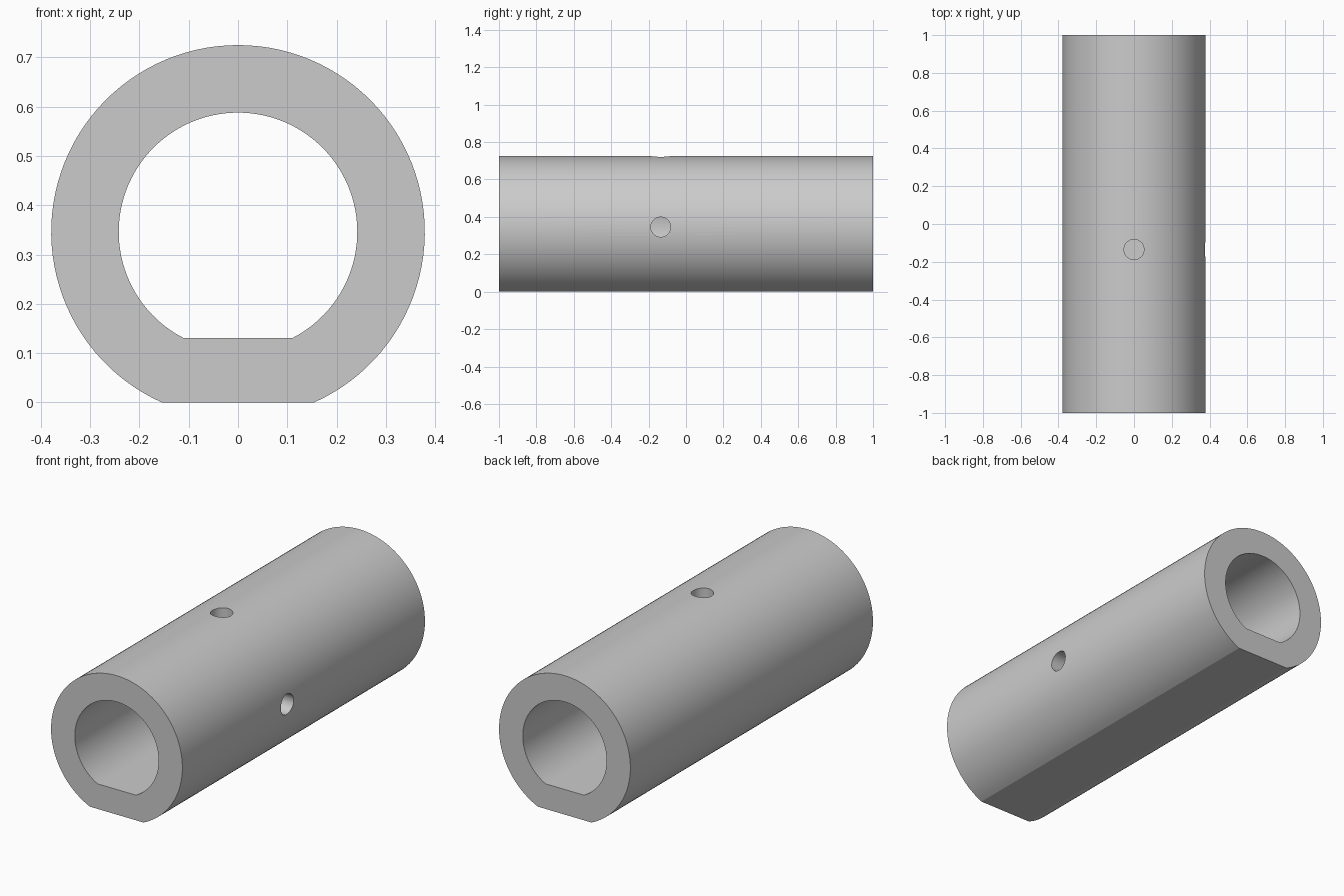
import bpy
import bmesh
import math

if "Cube" in bpy.data.objects:
    bpy.data.objects.remove(bpy.data.objects["Cube"], do_unlink=True)

CENTRE_Z = 0.346
OUTER_R, INNER_R = 0.379, 0.242
FLOOR_Z = 0.131          # flat inside the bore
HALF_LENGTH = 1.0
HOLE_Y, HOLE_R = -0.135, 0.053
SEGMENTS = 96

grey = bpy.data.materials.new("plain grey")
grey.use_nodes = True
colour = (0.6, 0.6, 0.6, 1)
grey.diffuse_color = colour
grey.node_tree.nodes["Principled BSDF"].inputs["Base Color"].default_value = colour


def d_profile(radius, flat_z):
    """Circle cut off by a horizontal flat, as (x, z) points."""
    start = math.asin((flat_z - CENTRE_Z) / radius)
    sweep = math.pi - 2 * start
    angles = [start + sweep * i / SEGMENTS for i in range(SEGMENTS + 1)]
    return [(radius * math.cos(a), CENTRE_Z + radius * math.sin(a)) for a in angles]


# Tube: outer and inner D-shaped loops at both ends, joined by quads
bm = bmesh.new()


def loop(profile, y):
    return [bm.verts.new((x, y, z)) for x, z in profile]


outer, inner = d_profile(OUTER_R, 0), d_profile(INNER_R, FLOOR_Z)
loops = [loop(outer, -HALF_LENGTH), loop(outer, HALF_LENGTH),
         loop(inner, HALF_LENGTH), loop(inner, -HALF_LENGTH)]
for k in range(4):
    a, b = loops[k], loops[(k + 1) % 4]
    for i in range(len(a)):
        j = (i + 1) % len(a)
        bm.faces.new((a[i], a[j], b[j], b[i]))
bmesh.ops.recalc_face_normals(bm, faces=bm.faces)
mesh = bpy.data.meshes.new("tube")
bm.to_mesh(mesh)
bm.free()
tube = bpy.data.objects.new("tube", mesh)
bpy.context.collection.objects.link(tube)
mesh.materials.append(grey)

# Two radial holes through one wall each: top and left side
bpy.context.view_layer.objects.active = tube
for name, location, tilt in (
        ("top_hole_cutter", (0, HOLE_Y, CENTRE_Z + 0.3), 0),
        ("side_hole_cutter", (0.3, HOLE_Y, CENTRE_Z), math.pi / 2)):
    bpy.ops.mesh.primitive_cylinder_add(vertices=48, radius=HOLE_R, depth=0.4,
                                        location=location, rotation=(0, tilt, 0))
    cutter = bpy.context.object
    cutter.name = name
    cutter.hide_render = True
    cutter.data.materials.append(grey)
    cut = tube.modifiers.new(name, "BOOLEAN")
    cut.operation = "DIFFERENCE"
    cut.solver = "EXACT"
    cut.object = cutter
    bpy.ops.object.select_all(action="DESELECT")
    tube.select_set(True)
    bpy.context.view_layer.objects.active = tube
    bpy.ops.object.modifier_apply(modifier=cut.name)
    bpy.data.objects.remove(cutter, do_unlink=True)

# Smooth walls with crisp rims and flats
tube.select_set(True)
bpy.context.view_layer.objects.active = tube
bpy.ops.object.shade_smooth_by_angle(angle=math.radians(20))
